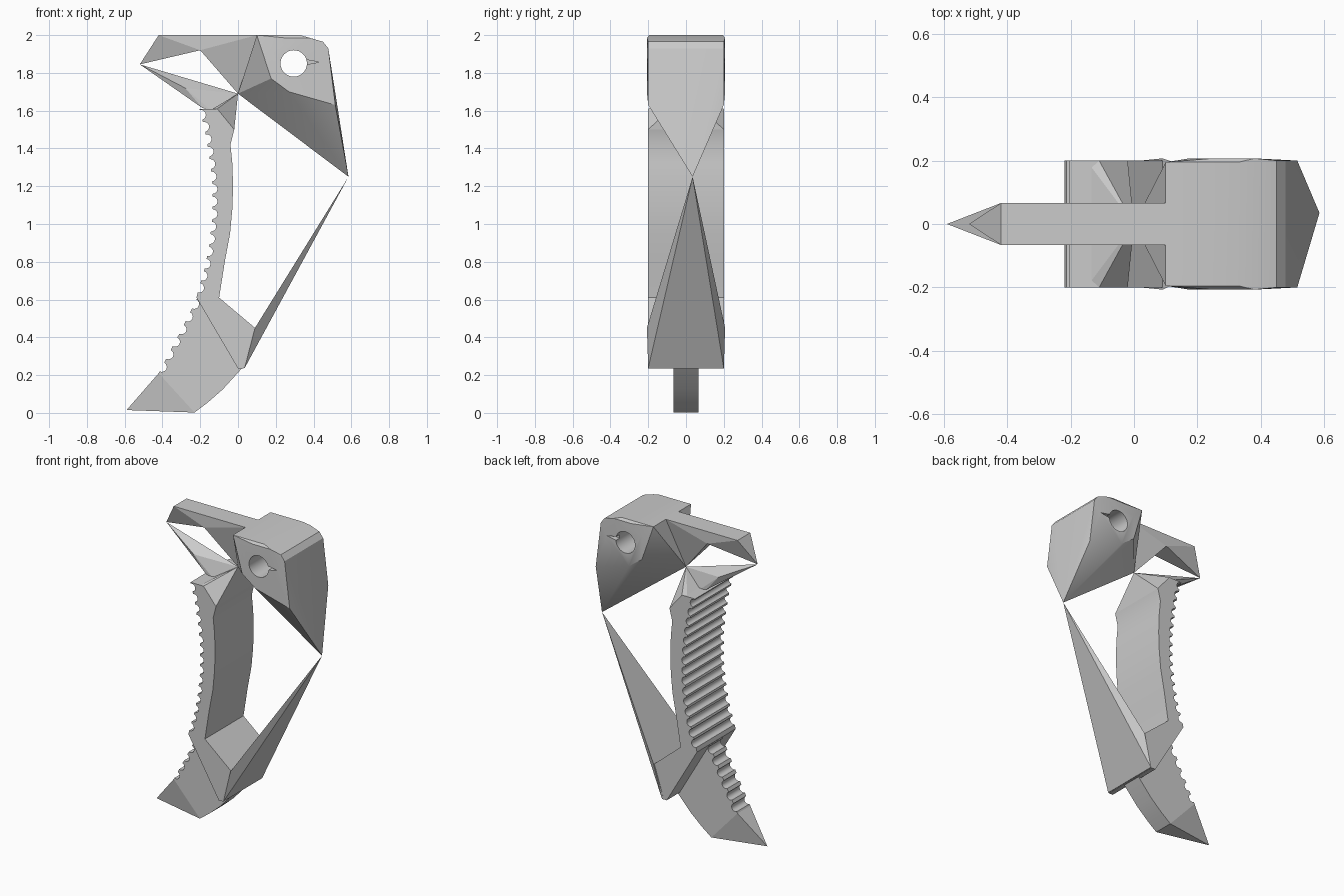
import bpy, bmesh, math
from mathutils import Vector

if "Cube" in bpy.data.objects:
    bpy.data.objects.remove(bpy.data.objects["Cube"], do_unlink=True)

GREY = (0.6, 0.6, 0.6, 1)
mat = bpy.data.materials.new("plain_grey")
mat.use_nodes = True
mat.diffuse_color = GREY
mat.node_tree.nodes["Principled BSDF"].inputs["Base Color"].default_value = GREY


def finish(name, bm):
    bmesh.ops.recalc_face_normals(bm, faces=bm.faces)
    mesh = bpy.data.meshes.new(name)
    bm.to_mesh(mesh)
    bm.free()
    mesh.materials.append(mat)
    ob = bpy.data.objects.new(name, mesh)
    bpy.context.collection.objects.link(ob)
    return ob


def pair(y, *profile):
    """Mirror x,z points to both sides at half width y."""
    return [(x, s * y, z) for x, z in profile for s in (-1, 1)]


def hull(name, points):
    """Faceted convex solid around the points."""
    bm = bmesh.new()
    verts = [bm.verts.new(p) for p in points]
    res = bmesh.ops.convex_hull(bm, input=verts)
    loose = set(res["geom_interior"]) | set(res["geom_unused"])
    bmesh.ops.delete(bm, geom=[v for v in loose if isinstance(v, bmesh.types.BMVert)],
                     context='VERTS')
    bmesh.ops.dissolve_limit(bm, angle_limit=0.01, verts=bm.verts, edges=bm.edges)
    return finish(name, bm)


def slab(name, profile, y0, y1):
    """Extrude an x,z profile between two depths."""
    bm = bmesh.new()
    face = bm.faces.new([bm.verts.new((x, y0, z)) for x, z in profile])
    ext = bmesh.ops.extrude_face_region(bm, geom=[face])
    bmesh.ops.translate(bm, vec=(0, y1 - y0, 0),
                        verts=[v for v in ext["geom"] if isinstance(v, bmesh.types.BMVert)])
    return finish(name, bm)


def scallops(path, count, r, steps=8):
    """Follow a path downward, biting a half-round notch into it at equal spacing."""
    pts = [Vector(p) for p in path]
    lens = [(b - a).length for a, b in zip(pts, pts[1:])]
    total = sum(lens)

    def at(d):
        for a, b, l in zip(pts, pts[1:], lens):
            if d <= l:
                return a.lerp(b, d / l), (b - a) / l
            d -= l
        return pts[-1], (pts[-1] - pts[-2]).normalized()

    out = [pts[0]]
    for i in range(count):
        c, d = at((i + 0.5) * total / count)
        n = Vector((-d.y, d.x))
        for k in range(steps + 1):
            t = math.pi * k / steps
            out.append(c - d * r * math.cos(t) + n * r * math.sin(t))
    return [tuple(p) for p in out + [pts[-1]]]


def shade(ob):
    bpy.ops.object.select_all(action='DESELECT')
    ob.select_set(True)
    bpy.context.view_layer.objects.active = ob
    bpy.ops.object.shade_smooth_by_angle(angle=math.radians(28))


def cut(ob, cutter):
    mod = ob.modifiers.new("cut", 'BOOLEAN')
    mod.operation = 'DIFFERENCE'
    mod.solver = 'EXACT'
    mod.object = cutter
    bpy.context.view_layer.objects.active = ob
    bpy.ops.object.modifier_apply(modifier=mod.name)
    bpy.data.objects.remove(cutter, do_unlink=True)


W, N = 0.2, 0.066              # half widths of the wide and narrow parts
apex = (0, 0, 1.69)            # point where head, beak and grip meet
corner = (0.585, 0.035, 1.25)  # point where head and guard meet
beak_tip = (-0.52, 0, 1.845)

# Head block with a round cross hole and a small pointer notch on each side
head = hull("head_block", [apex, corner]
            + pair(0.195, (0.1, 2.0), (0.33, 2.0))
            + pair(0.207, (0.175, 1.77), (0.175, 1.93), (0.25, 1.985), (0.38, 1.985),
                   (0.27, 1.7))
            + pair(W, (0.45, 1.965), (0.478, 1.93), (0.515, 1.63)))
ring = [(0.295 + 0.07 * math.cos(math.tau * i / 32),
         1.85 + 0.07 * math.sin(math.tau * i / 32)) for i in range(32)]
cut(head, slab("hole_cutter", ring, -0.4, 0.4))
notch = [(0.35, 1.872), (0.35, 1.842), (0.43, 1.857)]
for s in (-1, 1):
    cut(head, slab("notch_cutter", notch, s * 0.17, s * 0.3))
shade(head)

# Beak bar, notched underneath
hull("beak_front", [beak_tip] + pair(N, (-0.42, 2.0), (-0.2, 2.0), (-0.2, 1.92)))
hull("beak_rear", [apex] + pair(N, (-0.2, 2.0), (-0.2, 1.92), (0.1, 2.0)))

# Thin spike below the beak
hull("spike", [beak_tip, apex]
     + pair(0.06, (-0.28, 1.72), (-0.19, 1.615), (-0.14, 1.6)))

# Shoulders tapering from the grip up to the apex
hull("grip_shoulder", [apex] + pair(W, (-0.15, 1.6), (-0.11, 1.61), (-0.02, 1.5), (-0.14, 1.5)))

# Ribbed grip with its flared base
ribs = scallops([(-0.205, 1.61), (-0.175, 1.5), (-0.15, 1.35), (-0.135, 1.2),
                 (-0.135, 1.05), (-0.15, 0.9), (-0.175, 0.77), (-0.215, 0.63)], 15, 0.026)
grip = slab("ribbed_grip", ribs + [
    (-0.22, 0.61), (0.0, 0.235), (0.03, 0.235), (0.09, 0.45), (-0.1, 0.61), (-0.07, 0.8),
    (-0.042, 0.95), (-0.03, 1.08), (-0.026, 1.2), (-0.03, 1.32), (-0.04, 1.42),
    (-0.02, 1.5), (-0.11, 1.61)], -W, W)
shade(grip)

# Guard blade from the base out to the corner
hull("guard_blade", [corner] + pair(0.207, (0.09, 0.45)) + pair(W, (0.02, 0.235), (0.035, 0.237)))

# Narrow notched foot and its pointed end
teeth = scallops([(-0.215, 0.61), (-0.3, 0.44), (-0.42, 0.21)], 6, 0.026)
foot = slab("notched_foot", teeth + [
    (-0.23, 0.002), (-0.16, 0.055), (-0.08, 0.125), (0.02, 0.235), (-0.1, 0.5)], -N, N)
shade(foot)
hull("foot_point", [(-0.59, 0, 0.015)] + pair(N, (-0.42, 0.21), (-0.23, 0.002)))
